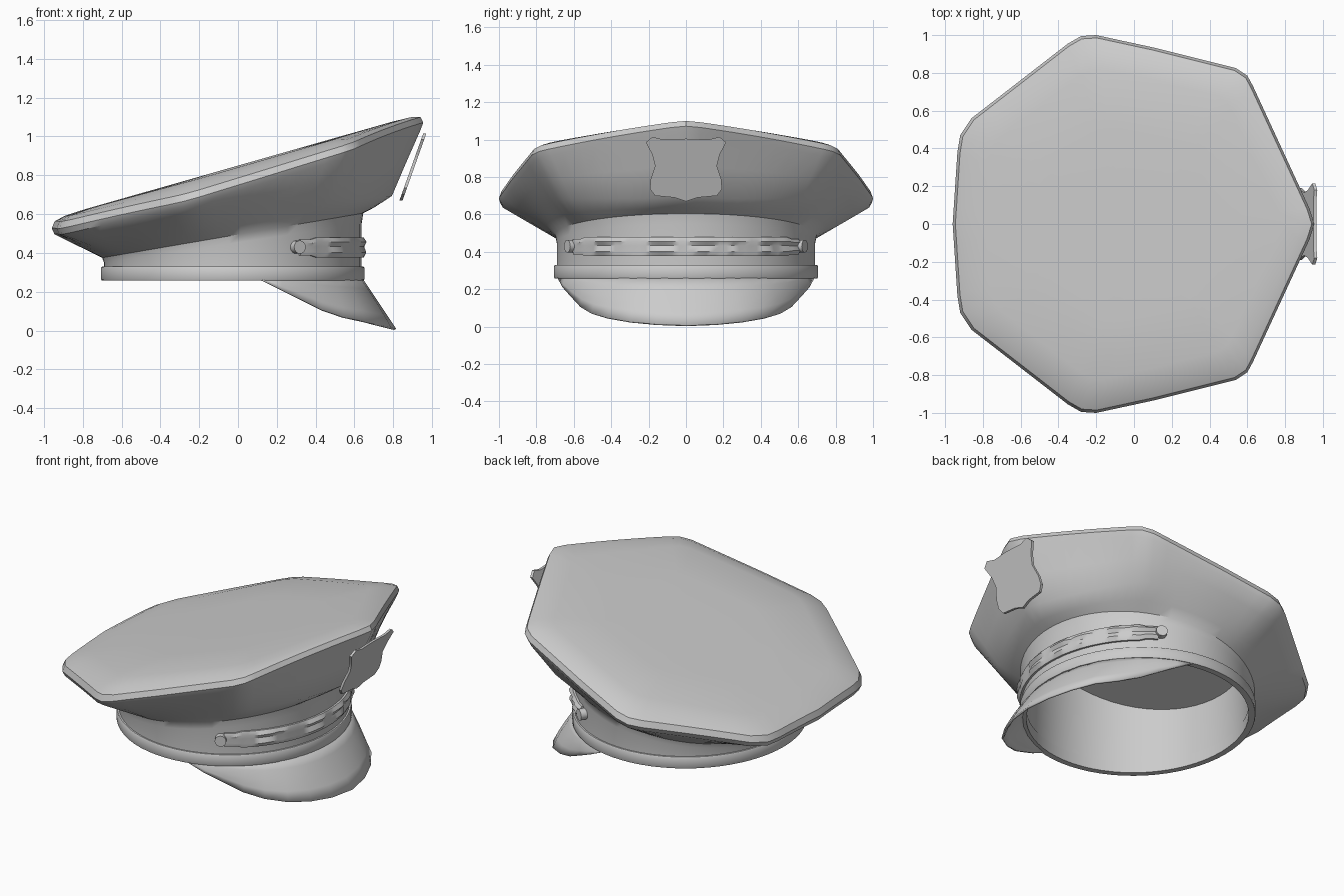
import bpy, bmesh, random
from math import sin, cos, atan2, pi, radians, ceil, hypot

if "Cube" in bpy.data.objects:
    bpy.data.objects.remove(bpy.data.objects["Cube"])

random.seed(4)
CX, RX, RY = -0.027, 0.678, 0.705   # ellipse of the head band


def oval(t, off=0.0, z=0.0):
    return (CX + (RX + off) * cos(t), (RY + off) * sin(t), z)


def loft(name, rings, closed=True, loop=False, caps=()):
    """Skin a list of equal-length point rings."""
    bm = bmesh.new()
    vs = [[bm.verts.new(p) for p in r] for r in rings]
    n = len(vs[0])
    for i in range(len(vs) if loop else len(vs) - 1):
        a, b = vs[i], vs[(i + 1) % len(vs)]
        for j in range(n if closed else n - 1):
            k = (j + 1) % n
            bm.faces.new((a[j], a[k], b[k], b[j]))
    for c in caps:
        bm.faces.new(vs[c])
    bmesh.ops.recalc_face_normals(bm, faces=bm.faces)
    me = bpy.data.meshes.new(name)
    bm.to_mesh(me)
    bm.free()
    ob = bpy.data.objects.new(name, me)
    bpy.context.collection.objects.link(ob)
    return ob


def solidify(ob, t, offset=0):
    m = ob.modifiers.new("thickness", 'SOLIDIFY')
    m.thickness, m.offset = t, offset


# Seven-sided crown outline: half of it, mirrored and subdivided
half = [(0.955, 0), (0.93, 0.08), (0.63, 0.73), (0.6, 0.785), (0.54, 0.825), (0.1, 0.935),
        (-0.2, 1.0), (-0.28, 0.995), (-0.35, 0.955), (-0.86, 0.56), (-0.92, 0.47),
        (-0.935, 0.38), (-0.96, 0)]
full = half + [(x, -y) for x, y in half[-2:0:-1]]
outline = []
for i, (x, y) in enumerate(full):
    x2, y2 = full[(i + 1) % len(full)]
    n = ceil(hypot(x2 - x, y2 - y) / 0.1)
    outline += [(x + (x2 - x) * k / n, y + (y2 - y) * k / n) for k in range(n)]
angles = [atan2(y / RY, (x - CX) / RX) for x, y in outline]


def rim(s, dz, dip):
    """Outline scaled by s, lying on the tilted top plane."""
    return [(x * s, y * s, 0.85 + 0.285 * x * s + dz - dip * y * y) for x, y in outline]


# Crown: wall, flared underside, rolled rim and tilted flat top
wall_low = [oval(t, -0.014, 0.29) for t in angles]
wall_top = [oval(t, -0.005, 0.49 + 0.115 * cos(t)) for t in angles]
low_rim = rim(0.985, -0.085, 0.05)


def flare(f, sag):
    out = []
    for a, b, t in zip(wall_top, low_rim, angles):
        p = [a[i] + (b[i] - a[i]) * f for i in range(3)]
        p[2] -= sag * max(0, cos(t)) ** 2
        out.append(p)
    return out


rings = [wall_low, [oval(t, -0.014, 0.45 + 0.1 * cos(t)) for t in angles], wall_top,
         flare(0.2, 0.055), flare(0.5, 0.125), flare(0.75, 0.06), low_rim,
         rim(1.0, -0.05, 0.055), rim(0.985, -0.018, 0.05), rim(0.93, -0.004, 0.035),
         rim(0.82, 0, 0.01), rim(0.5, 0, 0), rim(0.2, 0, 0)]
loft("crown", rings, caps=(-1,))

# Lining: inner wall running up to the underside of the top
ts = [2 * pi * i / 64 for i in range(64)]
lining_top = [oval(t, -0.05) for t in ts]
lining_top = [(x, y, 0.82 + 0.285 * x - 0.02 * y * y) for x, y, z in lining_top]
loft("lining", [[oval(t, -0.035, 0.265) for t in ts], lining_top], caps=(-1,))

# Head band
prof = [(-0.04, 0.258), (-0.003, 0.258), (0, 0.264), (0, 0.324), (-0.004, 0.33), (-0.04, 0.33)]
loft("head_band", [[oval(t, o, z) for t in ts] for o, z in prof], loop=True)

# Visor: from the band down to a drooping front edge
edge = [(0.12, 0.682, 0.26), (0.22, 0.655, 0.21), (0.32, 0.61, 0.16), (0.43, 0.56, 0.105),
        (0.54, 0.50, 0.068), (0.65, 0.42, 0.045), (0.73, 0.3, 0.025), (0.785, 0.16, 0.012),
        (0.81, 0, 0.006)]
edge += [(x, -y, z) for x, y, z in edge[-2::-1]]
n = len(edge) - 1
inner = [oval(radians(77.5) * (1 - 2 * i / n), -0.02, 0.275) for i in range(n + 1)]
rows = []
for f in (0, 0.25, 0.5, 0.75, 1):
    rows.append([[a + (b - a) * f + (0.08 * f * (1 - f) * sin(pi * i / n) * abs(cos(pi * i / n))
                                     if k < 2 and (k == 0 or a > 0) else 0)
                  for k, (a, b) in enumerate(zip(p, q))]
                 for i, (p, q) in enumerate(zip(inner, edge))])
for row in rows:      # keep the bulge symmetric left to right
    for i in range(n // 2):
        x, y, z = row[i]
        row[n - i] = [x, -y, z]
solidify(loft("visor", rows, closed=False), 0.012)

# Front strap: lumpy flattened cord along the front of the wall
sections = []
for i in range(41):
    t = radians(59) * (i / 20 - 1)
    w = random.uniform(-0.009, 0.009)
    h = 0.051 if 2 < i < 38 else 0.042
    sections.append([oval(t, o + (w if o > 0 else 0), 0.428 + h * u)
                     for o, u in ((-0.03, -1), (-0.002, -1), (0.008, -0.5), (0.0, 0.1),
                                  (0.01, 0.55), (-0.002, 1), (-0.03, 1))])
loft("front_strap", sections, caps=(0, -1))

# Strap buttons
for side, label in ((1, "left"), (-1, "right")):
    t = side * radians(60.5)
    bpy.ops.mesh.primitive_cylinder_add(vertices=16, radius=0.034, depth=0.06,
                                        location=oval(t, -0.005, 0.43),
                                        rotation=(0, pi / 2, t))
    bpy.context.object.name = "strap_button_" + label

# Badge: plain shield plate leaning with the crown front
shield = [(0, 1.005), (0.12, 1.0), (0.18, 1.015), (0.215, 0.985), (0.18, 0.92), (0.165, 0.86),
          (0.19, 0.785), (0.192, 0.735), (0.165, 0.7), (0.06, 0.69), (0, 0.67)]
shield += [(-y, z) for y, z in shield[-2:0:-1]]
loft("badge", [[(0.832 + d + (z - 0.67) * 0.355, y, z) for y, z in shield]
               for d in (0, 0.016)], caps=(0, -1))

# Smooth shading with crisp edges
bpy.ops.object.select_all(action='SELECT')
bpy.context.view_layer.objects.active = bpy.data.objects["crown"]
bpy.ops.object.shade_smooth_by_angle(angle=radians(35))
